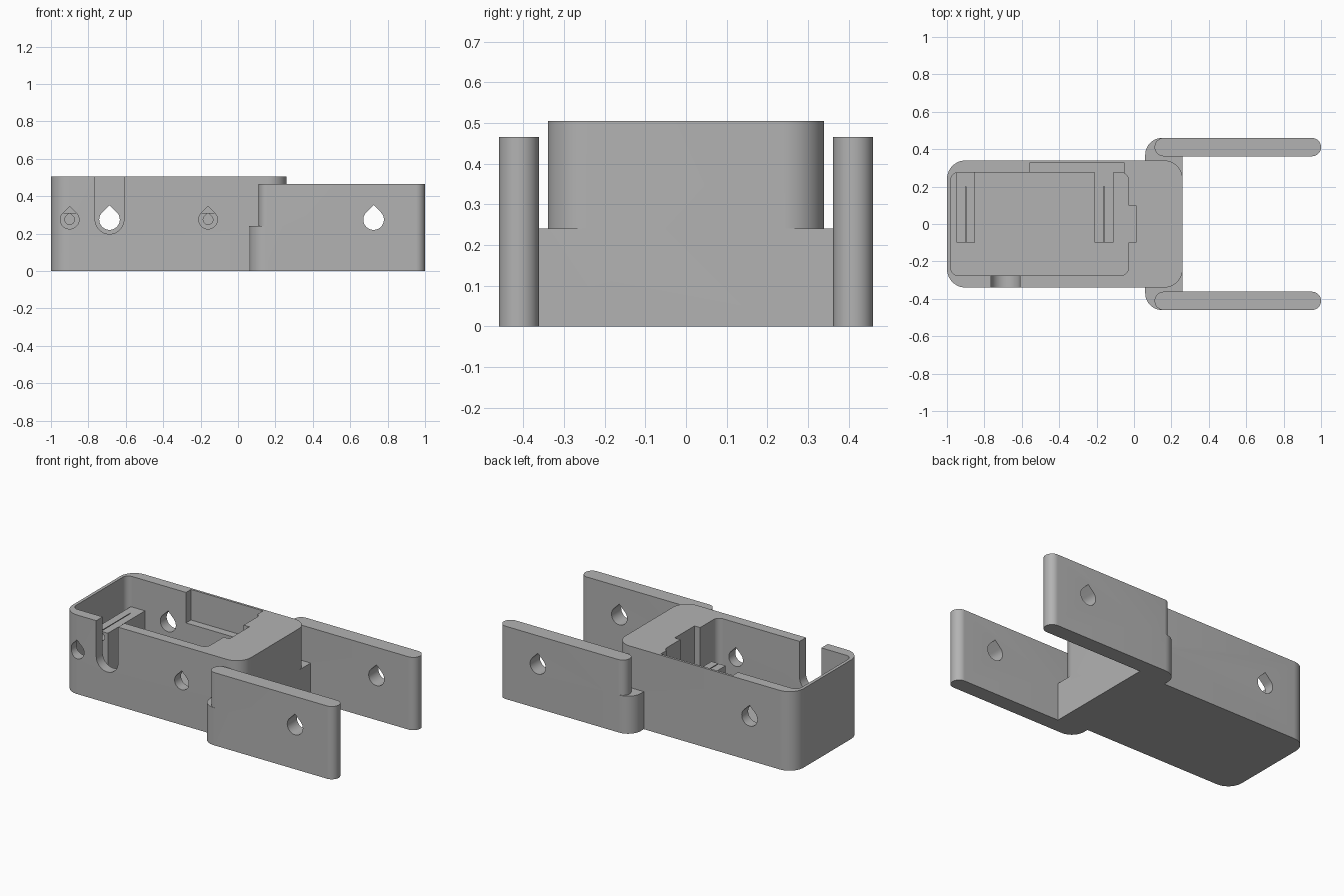
import bpy, bmesh, math
from math import cos, sin, pi

cube = bpy.data.objects.get("Cube")
if cube:
    bpy.data.objects.remove(cube)

grey = bpy.data.materials.new("plain grey")
grey.use_nodes = True
grey.diffuse_color = (0.45, 0.45, 0.45, 1)
grey.node_tree.nodes["Principled BSDF"].inputs["Base Color"].default_value = (0.45, 0.45, 0.45, 1)


def prism(name, points, start, end, axis="z"):
    """Extrude a closed outline along z, or an x-z outline along y."""
    def place(p, t):
        return (p[0], p[1], t) if axis == "z" else (p[0], t, p[1])
    bm = bmesh.new()
    low = [bm.verts.new(place(p, start)) for p in points]
    high = [bm.verts.new(place(p, end)) for p in points]
    bm.faces.new(low)
    bm.faces.new(high)
    for i in range(len(points)):
        j = (i + 1) % len(points)
        bm.faces.new((low[i], low[j], high[j], high[i]))
    bmesh.ops.recalc_face_normals(bm, faces=bm.faces)
    mesh = bpy.data.meshes.new(name)
    bm.to_mesh(mesh)
    bm.free()
    mesh.materials.append(grey)
    obj = bpy.data.objects.new(name, mesh)
    bpy.context.collection.objects.link(obj)
    return obj


def arc(cx, cy, r, a0, a1, n=12):
    return [(cx + r * cos(a0 + (a1 - a0) * i / n), cy + r * sin(a0 + (a1 - a0) * i / n))
            for i in range(n + 1)]


def rounded(x0, x1, y0, y1, left=0, right=0):
    """Rectangle outline with separate radii for its left and right corners."""
    pts = []
    for x, y, sx, sy, r, a in ((x1, y1, -1, -1, right, 0), (x0, y1, 1, -1, left, pi / 2),
                               (x0, y0, 1, 1, left, pi), (x1, y0, -1, 1, right, 1.5 * pi)):
        pts += arc(x + sx * r, y + sy * r, r, a, a + pi / 2) if r else [(x, y)]
    return pts


def teardrop(x, r):
    return arc(x, AXIS, r, 0.75 * pi, 2.25 * pi, 32) + [(x, AXIS + r * math.sqrt(2))]


def combine(target, tool, operation):
    mod = target.modifiers.new(operation, "BOOLEAN")
    mod.operation, mod.solver, mod.object = operation, "EXACT", tool
    bpy.context.view_layer.objects.active = target
    bpy.ops.object.modifier_apply(modifier=mod.name)
    bpy.data.objects.remove(tool)


AXIS = 0.275      # height of all pin holes
FLOOR = 0.045
LEDGE = 0.31      # height of the posts and the rim recess
TOP = 0.505
OVER = 0.6        # cutters end above the rim
POSTS = (-0.9, -0.16)

# Housing with the wider foot that carries the two arms
housing = prism("bracket_housing", rounded(-1, 0.26, -0.34, 0.34, 0.1, 0.1), 0, TOP)
combine(housing, prism("foot", rounded(0.06, 0.26, -0.46, 0.46, 0.09), 0, 0.24), "UNION")
for side in (-1, 1):
    y = side * 0.411
    arm = rounded(0.11, 1, y - 0.049, y + 0.049, 0.0485, 0.0485)
    combine(housing, prism("arm", arm, 0, 0.465), "UNION")

# Open pocket, rim recess and end notch
combine(housing, prism("pocket", rounded(-0.98, -0.03, -0.275, 0.275, 0.04, 0.04), FLOOR, OVER), "DIFFERENCE")
combine(housing, prism("recess", rounded(-0.56, -0.05, 0.2, 0.325), LEDGE, OVER), "DIFFERENCE")
combine(housing, prism("notch", rounded(-0.1, 0.01, -0.1, 0.1), FLOOR, OVER), "DIFFERENCE")

# Mounting posts inside the pocket
for x in POSTS:
    combine(housing, prism("post", rounded(x - 0.05, x + 0.05, -0.1, 0.29), 0.02, LEDGE), "UNION")

# Screw holes: wide through the front wall, narrow and blind in the posts
for x in POSTS:
    combine(housing, prism("screw_hole", teardrop(x, 0.05), -0.4, -0.2, "y"), "DIFFERENCE")
    combine(housing, prism("pilot_hole", teardrop(x, 0.026), -0.15, 0.2, "y"), "DIFFERENCE")

# Round-bottomed slot in the front wall, pin hole in the back wall
slot = arc(-0.687, AXIS, 0.077, pi, 2 * pi, 24) + [(-0.61, OVER), (-0.764, OVER)]
combine(housing, prism("slot", slot, -0.4, -0.2, "y"), "DIFFERENCE")
combine(housing, prism("pin_hole", teardrop(-0.687, 0.055), 0.2, 0.4, "y"), "DIFFERENCE")

# Pin holes through both arms
combine(housing, prism("arm_hole", teardrop(0.725, 0.055), -0.6, 0.6, "y"), "DIFFERENCE")

bpy.ops.object.select_all(action="DESELECT")
housing.select_set(True)
bpy.context.view_layer.objects.active = housing
bpy.ops.object.shade_smooth_by_angle(angle=math.radians(30))
